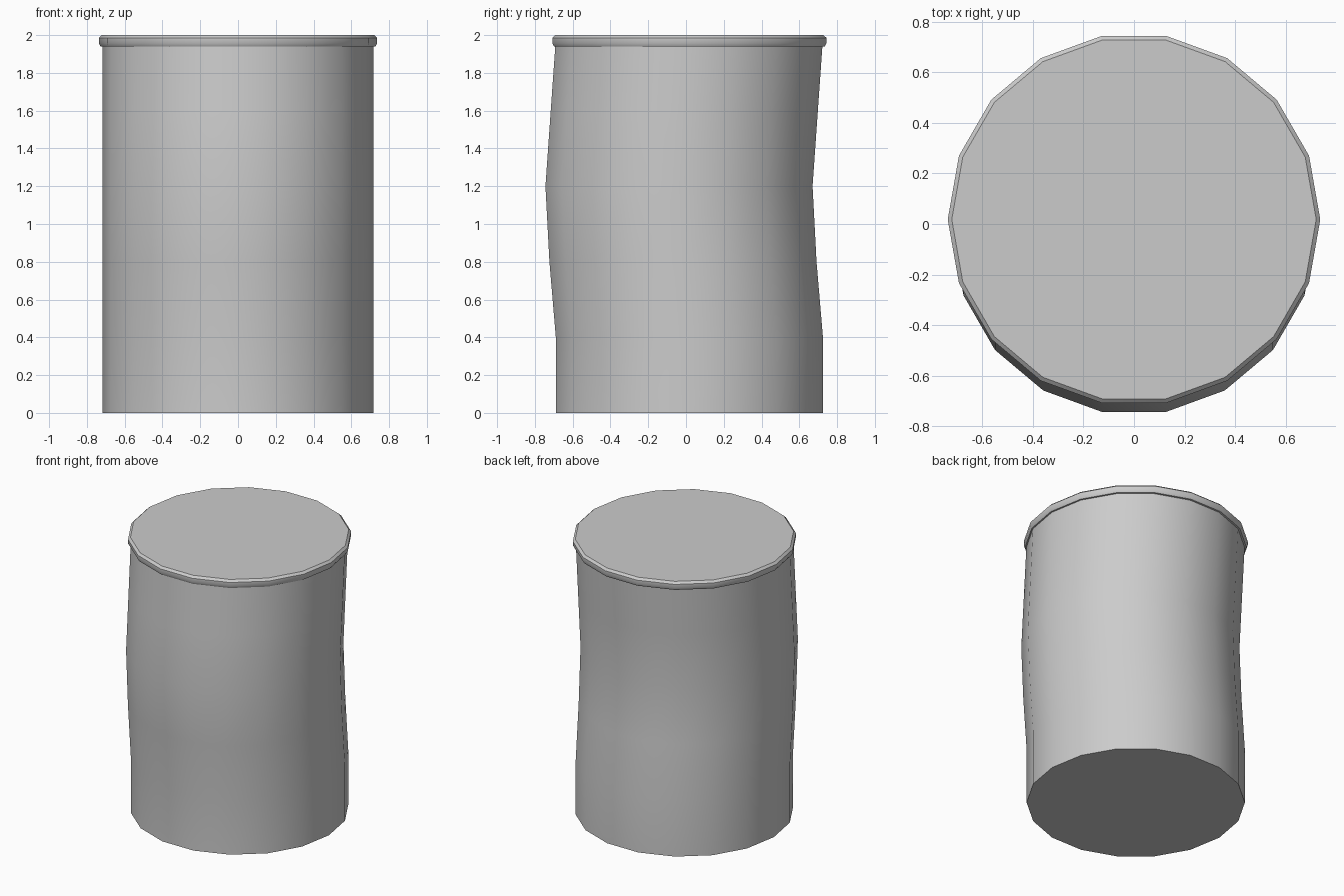
import bpy, bmesh
from math import cos, sin, radians

if "Cube" in bpy.data.objects:
    bpy.data.objects.remove(bpy.data.objects["Cube"])

SIDES = 18


def loft(name, rings):
    """Closed solid through (z, radius, y offset) rings."""
    bm = bmesh.new()
    loops = []
    for z, r, y in rings:
        loops.append([bm.verts.new((r * cos(radians(360 * i / SIDES)),
                                    y + r * sin(radians(360 * i / SIDES)), z))
                      for i in range(SIDES)])
    for a, b in zip(loops, loops[1:]):
        for i in range(SIDES):
            j = (i + 1) % SIDES
            bm.faces.new((a[i], a[j], b[j], b[i]))
    bm.faces.new(loops[0][::-1])
    bm.faces.new(loops[-1])
    mesh = bpy.data.meshes.new(name)
    bm.to_mesh(mesh)
    bm.free()
    obj = bpy.data.objects.new(name, mesh)
    bpy.context.collection.objects.link(obj)
    bpy.ops.object.select_all(action='DESELECT')
    obj.select_set(True)
    bpy.context.view_layer.objects.active = obj
    bpy.ops.object.shade_smooth_by_angle(angle=radians(30))
    return obj


# Slightly swaying trunk and its chamfered top rim, joined in one skin
T = 0.018
loft("barrel_with_rim", [
    (0.0, 0.718, T), (0.4, 0.718, T), (0.8, 0.718, -0.016),
    (1.2, 0.718, -0.037), (1.6, 0.718, -0.009), (1.94, 0.718, 0.015),
    (1.941, 0.728, T), (1.957, 0.737, T), (1.985, 0.737, T), (2.0, 0.721, T),
])
